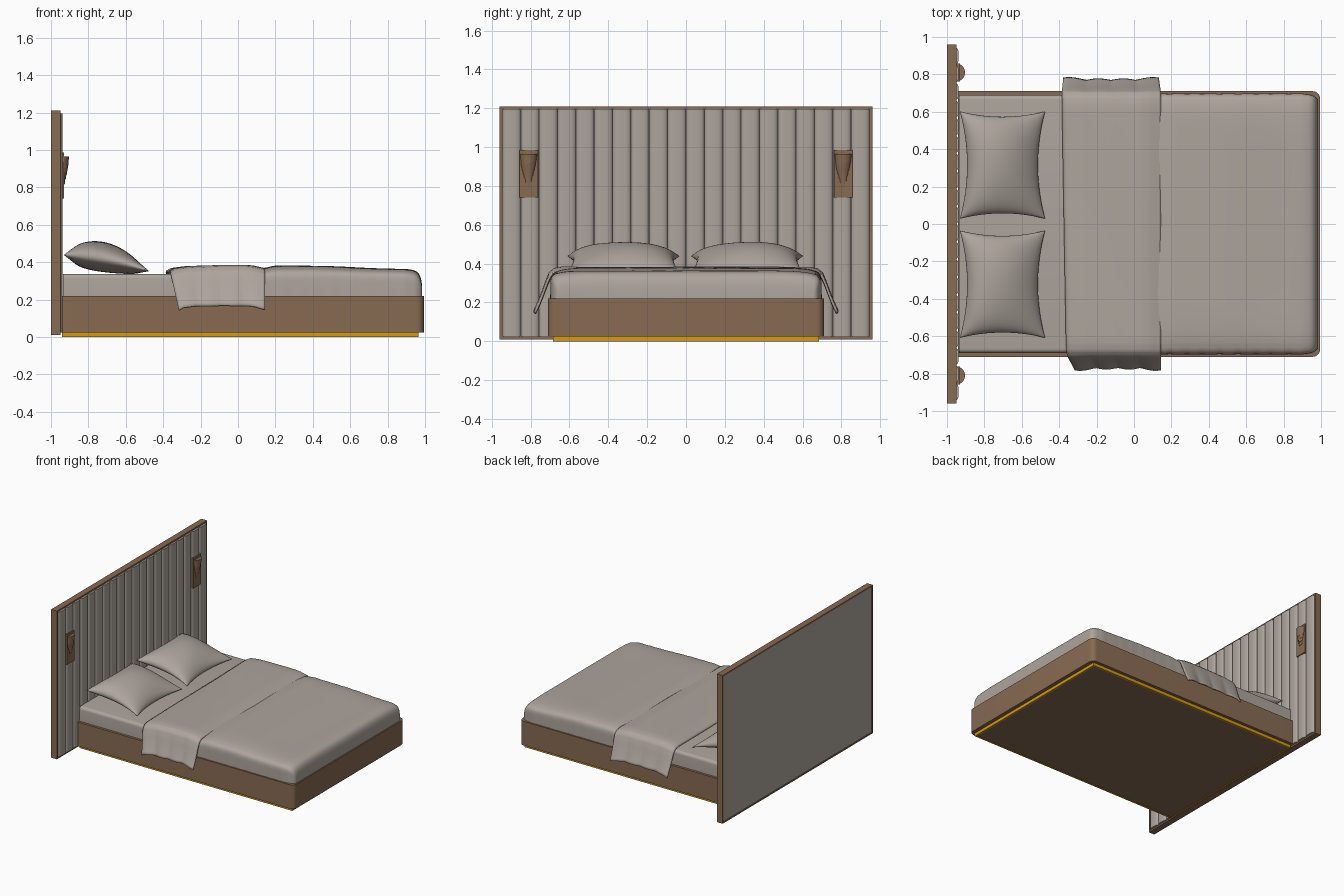
import bpy, bmesh, math
from math import sin, cos, pi, exp

if "Cube" in bpy.data.objects:
    bpy.data.objects.remove(bpy.data.objects["Cube"])


def material(name, rgb):
    m = bpy.data.materials.new(name)
    m.diffuse_color = (*rgb, 1)
    m.use_nodes = True
    m.node_tree.nodes["Principled BSDF"].inputs["Base Color"].default_value = m.diffuse_color
    return m


FABRIC = material("warm grey fabric", (0.42, 0.375, 0.335))
WOOD = material("brown wood", (0.245, 0.145, 0.085))
GOLD = material("gold trim", (0.66, 0.32, 0.01))


def finish(bm, name, mat, smooth=None):
    bmesh.ops.recalc_face_normals(bm, faces=bm.faces)
    me = bpy.data.meshes.new(name)
    bm.to_mesh(me)
    bm.free()
    me.materials.append(mat)
    ob = bpy.data.objects.new(name, me)
    bpy.context.collection.objects.link(ob)
    if smooth:
        bpy.ops.object.select_all(action='DESELECT')
        bpy.context.view_layer.objects.active = ob
        ob.select_set(True)
        bpy.ops.object.shade_smooth_by_angle(angle=math.radians(smooth))
    return ob


def box(name, mat, x, y, z, round_if=None, radius=0.0):
    """Box from ranges; edges whose midpoint and direction pass round_if are rounded."""
    bm = bmesh.new()
    bmesh.ops.create_cube(bm, size=1)
    for v in bm.verts:
        for i, (a, b) in enumerate((x, y, z)):
            v.co[i] = a if v.co[i] < 0 else b
    if round_if:
        edges = [e for e in bm.edges
                 if round_if((e.verts[0].co + e.verts[1].co) / 2, e.verts[1].co - e.verts[0].co)]
        bmesh.ops.bevel(bm, geom=edges, offset=radius, segments=6, profile=0.5, affect='EDGES')
    return finish(bm, name, mat, 35 if round_if else None)


def skin(bm, rows, closed=False):
    """Join equal-length rows of points with quads."""
    vs = [[bm.verts.new(p) for p in r] for r in rows]
    n = len(vs[0])
    for a, b in zip(vs, vs[1:]):
        for j in range(n if closed else n - 1):
            k = (j + 1) % n
            bm.faces.new((a[j], a[k], b[k], b[j]))
    return vs


def lerp_path(pts, t):
    """Piecewise linear lookup in a list of (key, value)."""
    for (a, p), (b, q) in zip(pts, pts[1:]):
        if t <= b:
            return p + (q - p) * max(0, (t - a) / (b - a))
    return pts[-1][1]


# Bed base, gold plinth ring and underside
def foot_corner(mid, d):
    return mid.x > 0.9 and abs(d.z) > 0.1


box("bed_base", WOOD, (-0.94, 0.995), (-0.71, 0.71), (0.025, 0.22), foot_corner, 0.04)
box("plinth_core", WOOD, (-0.925, 0.95), (-0.67, 0.67), (0.002, 0.03))
for s in (-1, 1):
    box("plinth_side", GOLD, (-0.94, 0.965), sorted((s * 0.67, s * 0.685)), (0, 0.026))
for a in (-0.94, 0.95):
    box("plinth_end", GOLD, (a, a + 0.015), (-0.67, 0.67), (0, 0.026))

# Mattress
box("mattress", FABRIC, (-0.935, 0.93), (-0.69, 0.69), (0.21, 0.337),
    lambda m, d: m.z > 0.3 and abs(d.x) > 0.1, 0.025)

# Headboard: thin timber frame, back board, padded vertical channels
for s in (-1, 1):
    box("headboard_side", WOOD, (-1, -0.949), sorted((s * 0.948, s * 0.96)), (0.01, 1.21))
for z0 in (0.01, 1.198):
    box("headboard_rail", WOOD, (-1, -0.949), (-0.948, 0.948), (z0, z0 + 0.012))
box("headboard_back", FABRIC, (-0.996, -0.955), (-0.948, 0.948), (0.022, 1.198))

CHANNELS = 20
pitch = 1.89 / CHANNELS
for i in range(CHANNELS):
    yc = -0.945 + pitch * (i + 0.5)
    bm = bmesh.new()
    profile = [(-0.957 + 0.02 * (1 - abs(u) ** 3.2) ** 0.5, yc + u * pitch / 2)
               for u in (sin(k * pi / 14) for k in range(-7, 8))]
    ends = skin(bm, [[(x, y, z) for x, y in profile] for z in (0.025, 1.195)])
    for e in ends:
        bm.faces.new(e)
    finish(bm, "headboard_channel", FABRIC, 40)

# Wall lamps: back plate with slanted, narrowing half-round tiers
TIERS = [(0.965, 0.915, 0.046), (0.915, 0.890, 0.041), (0.890, 0.868, 0.036),
         (0.868, 0.845, 0.030), (0.845, 0.820, 0.024), (0.820, 0.790, 0.018)]
for yc in (-0.81, 0.81):
    box("lamp_plate", WOOD, (-0.95, -0.931), (yc - 0.048, yc + 0.048), (0.74, 0.985))
    for k, (top, bottom, r) in enumerate(TIERS):
        bm = bmesh.new()
        rows = []
        for z, rr in ((top, r), (bottom, r * 0.9)):
            tilt = 0 if (k == 0 and z == top) else 0.3
            rows.append([(-0.945 + 0.9 * rr * sin(a), yc + rr * cos(a), z + tilt * rr * cos(a))
                         for a in (j * pi / 16 for j in range(17))])
        for e in skin(bm, rows, closed=True):
            bm.faces.new(e)
        finish(bm, "lamp_tier", WOOD, 35)


# Duvet: rounded-box sections that shrink at the foot end
def superarc(c, power):
    return math.copysign(abs(c) ** power, c)


bm = bmesh.new()
rows = []
xs = [0.09 + 0.80 * i / 24 for i in range(25)] + [0.89 + 0.095 * sin(k * pi / 24) for k in range(1, 13)]
for x in xs:
    top = lerp_path([(0.09, 0.362), (0.14, 0.368), (0.20, 0.383), (0.5, 0.376), (0.9, 0.362), (1, 0.35)], x)
    t = max(0, (x - 0.89) / 0.095)
    end = max(0, 1 - t ** 5) ** 0.3
    top = 0.215 + (top - 0.215) * (0.02 + 0.98 * end)
    width = 0.655 + 0.04 * max(0, 1 - t ** 2.5) ** 0.5
    row = []
    for j in range(65):
        a = pi * j / 64
        y = width * superarc(cos(a), 0.22)
        z = 0.212 + (top - 0.212) * superarc(max(0, sin(a)), 0.22)
        wave = 0.003 * sin(9 * x + 5 * y) * sin(6 * y - 4 * x) * (1 - t)
        pleat = 0.004 * sin(34 * x) * (1 - t) * (abs(y) > 0.66)
        y += math.copysign(pleat, y)
        row.append((x, y, z + wave * (z > 0.3)))
    rows.append(row)
ends = skin(bm, rows)
bm.faces.new(ends[0])
bm.faces.new(ends[-1])
finish(bm, "duvet", FABRIC, 50)

# Folded throw draped over both sides
HANG = [(0.0, 0.0), (0.64, 0.0), (0.68, -0.008), (0.705, -0.03), (0.72, -0.07),
        (0.735, -0.12), (0.75, -0.165), (0.77, -0.218)]
NX, NS = 40, 14
bm = bmesh.new()
rows = []
side = [(0.64 * k / NS, 0.0) for k in range(NS)]
for a, b in zip(HANG[1:], HANG[2:]):
    side += [(a[0] + (b[0] - a[0]) * f / 3, a[1] + (b[1] - a[1]) * f / 3) for f in range(3)]
side.append(HANG[-1])
section = [(-y, d) for y, d in reversed(side[1:])] + side
for i in range(NX + 1):
    u = i / NX
    row = []
    for y, d in section:
        drop = min(1, -d / 0.218)
        left = -0.375 + 0.012 * y / 0.7 * -1 + (0.045 * drop if y < 0 else 0.01 * drop)
        right = 0.145 - (0.012 * drop if y > 0 else 0)
        x = left + (right - left) * u
        z = lerp_path([(0, 0.352), (0.05, 0.367), (0.2, 0.377), (0.5, 0.382), (0.8, 0.384),
                       (0.88, 0.38), (1, 0.366)], u)
        z += d + 0.002 * sin(8 * x + 6 * y) * (1 - drop)
        z += 0.010 * drop * (1 - u)
        fold = drop * (0.010 * sin(11 * u + 0.8) + 0.012 * (0.5 - u))
        row.append((x, y + math.copysign(fold, y), z))
    rows.append(row)
skin(bm, rows)
throw = finish(bm, "throw_blanket", FABRIC, 50)
thick = throw.modifiers.new("thickness", 'SOLIDIFY')
thick.thickness = 0.012
thick.offset = -1

# Pillows: pinched corners, puffed middle, leaning down toward the foot
N = 24
for yc in (0.315, -0.322):
    bm = bmesh.new()
    for s in (-1, 1):
        rows = []
        for i in range(N + 1):
            u = sin((i / N - 0.5) * pi)
            row = []
            for j in range(N + 1):
                v = sin((j / N - 0.5) * pi)
                x = 0.228 * u * (1 - 0.17 * (1 - v * v))
                y = 0.287 * v * (1 - 0.10 * (1 - u * u))
                puff = max(0, (1 - u * u) * (1 - v * v)) ** 0.48
                h = s * (0.088 if s > 0 else 0.07) * puff * (1 - 0.22 * u)
                seam = 0.415 - 0.19 * x - 0.02 * u * u
                wrinkle = 0.004 * puff * sin(14 * x + 9 * y + yc) * (s > 0)
                row.append((-0.703 + x, yc + y, seam + h + wrinkle))
            rows.append(row)
        skin(bm, rows)
    bmesh.ops.remove_doubles(bm, verts=bm.verts, dist=0.0004)
    finish(bm, "pillow", FABRIC, 60)
